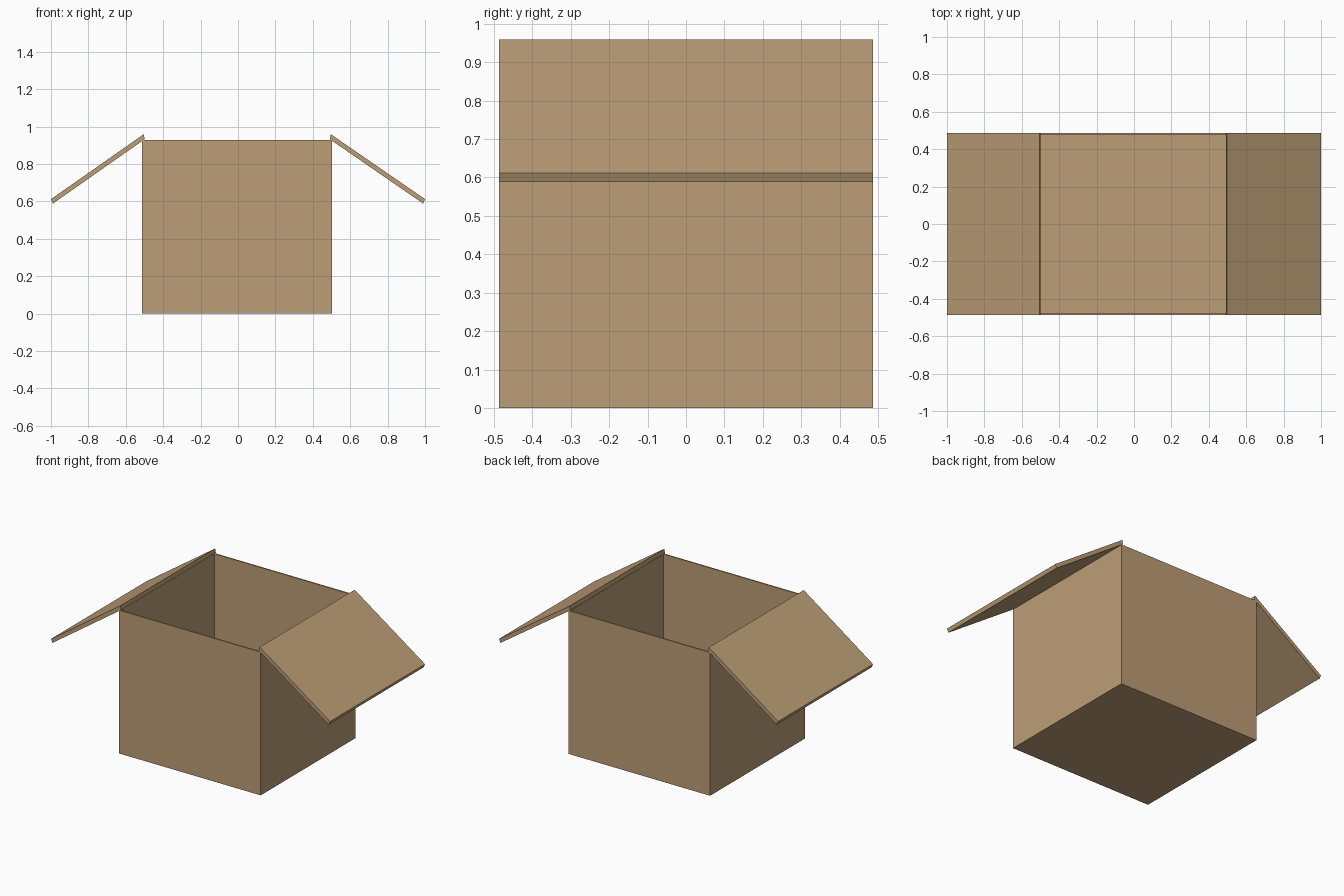
import bpy, bmesh

if "Cube" in bpy.data.objects:
    bpy.data.objects.remove(bpy.data.objects["Cube"])

card = bpy.data.materials.new("cardboard_tan")
card.diffuse_color = (0.50, 0.34, 0.18, 1)
card.use_nodes = True
card.node_tree.nodes["Principled BSDF"].inputs["Base Color"].default_value = card.diffuse_color

X0, X1, Y, H, T = -0.513, 0.503, 0.486, 0.928, 0.013


def finish(name, bm):
    bmesh.ops.recalc_face_normals(bm, faces=bm.faces)
    me = bpy.data.meshes.new(name)
    bm.to_mesh(me)
    bm.free()
    me.materials.append(card)
    ob = bpy.data.objects.new(name, me)
    bpy.context.collection.objects.link(ob)


# open carton: outer block, top face inset and pushed down to the floor
bm = bmesh.new()
bmesh.ops.create_cube(bm, size=1)
for v in bm.verts:
    v.co = (X1 if v.co.x > 0 else X0, Y if v.co.y > 0 else -Y, H if v.co.z > 0 else 0)
bm.normal_update()
top = max(bm.faces, key=lambda f: f.calc_center_median().z)
bmesh.ops.inset_region(bm, faces=[top], thickness=T)
rim = bmesh.ops.extrude_face_region(bm, geom=[top])
bmesh.ops.translate(bm, vec=(0, 0, T - H), verts=[g for g in rim["geom"] if isinstance(g, bmesh.types.BMVert)])
if top.is_valid:
    bmesh.ops.delete(bm, geom=[top], context='FACES_ONLY')
finish("carton_body", bm)


# folded-out lid flaps: slanted profile swept along y
def flap(name, profile):
    bm = bmesh.new()
    face = bm.faces.new([bm.verts.new((x, -Y, z)) for x, z in profile])
    out = bmesh.ops.extrude_face_region(bm, geom=[face])
    bmesh.ops.translate(bm, vec=(0, 2 * Y, 0), verts=[g for g in out["geom"] if isinstance(g, bmesh.types.BMVert)])
    finish(name, bm)


for name, s, inner in (("right_flap", 1, 0.496), ("left_flap", -1, 0.504)):
    flap(name, [(s * inner, 0.959), (s * 1.0, 0.612),
                (s * 0.99, 0.588), (s * (inner - 0.005), 0.932)])
